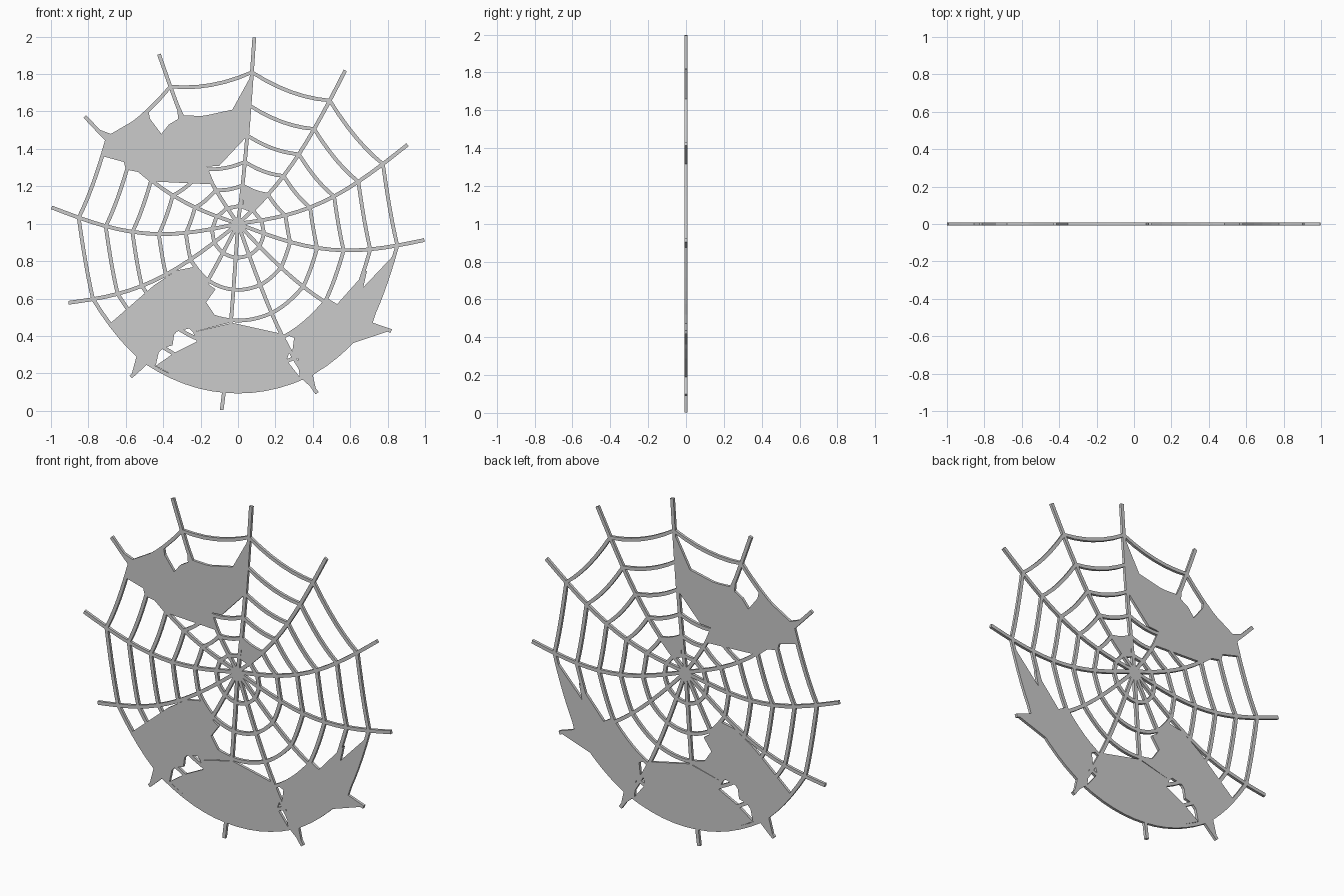
import bpy, bmesh
from math import sin, cos, pi, radians
from mathutils import Vector

if "Cube" in bpy.data.objects:
    bpy.data.objects.remove(bpy.data.objects["Cube"])

HALF = 0.008          # half thickness of the flat web
WIDTH = 0.02
SPOKES = [radians(85 - 30 * i) for i in range(12)]
RINGS = [0.14, 0.28, 0.425, 0.567, 0.71, 0.855]


def web_point(a, r):
    # polar point that droops under its own weight
    return Vector((r * cos(a), 1 + r * sin(a) - 0.095 * sin(pi * r)))


def make_object(name, bm):
    bmesh.ops.recalc_face_normals(bm, faces=bm.faces)
    me = bpy.data.meshes.new(name)
    bm.to_mesh(me)
    bm.free()
    ob = bpy.data.objects.new(name, me)
    bpy.context.collection.objects.link(ob)
    return ob


def add_strand(bm, pts, closed=False):
    # box-section strand along a path in the xz plane
    n = len(pts)
    rows = []
    for i, p in enumerate(pts):
        a = pts[(i - 1) % n] if closed else pts[max(i - 1, 0)]
        b = pts[(i + 1) % n] if closed else pts[min(i + 1, n - 1)]
        d = (b - a).normalized()
        s = Vector((-d.y, d.x)) * WIDTH / 2
        rows.append([bm.verts.new((q.x, y, q.y)) for q, y in
                     ((p + s, -HALF), (p - s, -HALF), (p - s, HALF), (p + s, HALF))])
    for i in range(n if closed else n - 1):
        r, t = rows[i], rows[(i + 1) % n]
        for k in range(4):
            m = (k + 1) % 4
            bm.faces.new((r[k], r[m], t[m], t[k]))
    if not closed:
        bm.faces.new(rows[0])
        bm.faces.new(rows[-1])


def panel(name, pts):
    # flat torn sheet spanning several strands
    bm = bmesh.new()
    face = bm.faces.new([bm.verts.new((x, -HALF, z)) for x, z in pts])
    ext = bmesh.ops.extrude_face_region(bm, geom=[face], use_keep_orig=True)
    vs = [v for v in ext["geom"] if isinstance(v, bmesh.types.BMVert)]
    bmesh.ops.translate(bm, verts=vs, vec=(0, 2 * HALF, 0))
    bmesh.ops.triangulate(bm, faces=[f for f in bm.faces if len(f.verts) > 4])
    return make_object(name, bm)


# radial threads
bm = bmesh.new()
for a in SPOKES:
    add_strand(bm, [web_point(a, i / 14) for i in range(15)])
make_object("radial_threads", bm)

# ring threads, drooping between neighbouring spokes
bm = bmesh.new()
for r in RINGS:
    loop = []
    for i, a in enumerate(SPOKES):
        p, q = web_point(a, r), web_point(SPOKES[(i + 1) % 12], r)
        for k in range(6):
            t = k / 6
            loop.append(p.lerp(q, t) - Vector((0, 0.14 * r * t * (1 - t))))
    add_strand(bm, loop, closed=True)
make_object("ring_threads", bm)

# hub
panel("hub", [(0.035 * cos(k * pi / 6), 1 + 0.035 * sin(k * pi / 6)) for k in range(12)])

# torn sheets
panel("upper_left_sheet", [
    (0.08, 1.81), (0.05, 1.47), (-0.10, 1.31), (-0.165, 1.305), (-0.125, 1.21),
    (-0.44, 1.225), (-0.50, 1.27), (-0.60, 1.29), (-0.61, 1.33), (-0.72, 1.36),
    (-0.70, 1.43), (-0.76, 1.51), (-0.68, 1.48), (-0.56, 1.55), (-0.48, 1.61),
    (-0.47, 1.56), (-0.41, 1.48), (-0.37, 1.53), (-0.32, 1.56), (-0.33, 1.67),
    (-0.29, 1.58), (-0.19, 1.575), (-0.03, 1.61)])
panel("lower_left_sheet", [
    (-0.23, 0.77), (-0.15, 0.67), (-0.12, 0.65), (-0.17, 0.58), (-0.12, 0.505),
    (-0.03, 0.475), (-0.24, 0.42), (-0.26, 0.44), (-0.34, 0.42), (-0.35, 0.35),
    (-0.42, 0.33), (-0.44, 0.24), (-0.50, 0.26), (-0.57, 0.19), (-0.54, 0.30),
    (-0.68, 0.47), (-0.45, 0.67), (-0.33, 0.75)])
panel("bottom_sheet", [
    (-0.44, 0.24), (-0.34, 0.31), (-0.22, 0.37), (-0.24, 0.42), (-0.03, 0.47),
    (0.24, 0.41), (0.28, 0.33), (0.26, 0.27), (0.33, 0.18), (0.24, 0.14),
    (0.14, 0.115), (0.04, 0.102), (-0.07, 0.10), (-0.20, 0.13), (-0.33, 0.18)])
panel("lower_right_sheet", [
    (0.84, 0.84), (0.72, 0.47), (0.82, 0.43), (0.61, 0.36), (0.48, 0.25),
    (0.40, 0.19), (0.42, 0.10), (0.33, 0.18), (0.32, 0.28), (0.29, 0.31), (0.30, 0.39),
    (0.25, 0.41), (0.38, 0.48), (0.48, 0.60), (0.53, 0.57), (0.69, 0.75), (0.67, 0.66)])
panel("hub_sheet", [(0.03, 1.19), (0.025, 1.09), (0.09, 1.08), (0.15, 1.16)])
